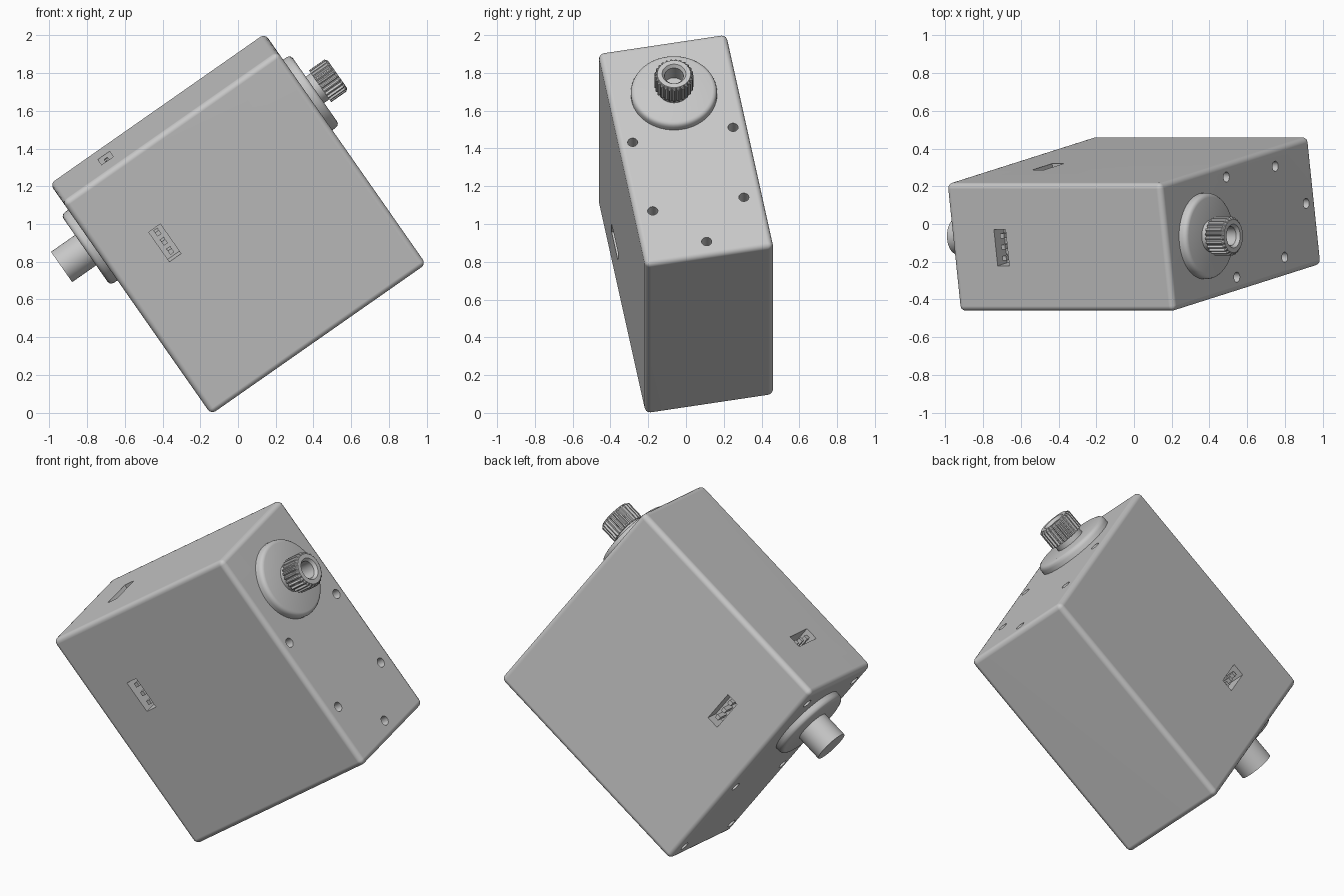
import bpy, bmesh, math
from mathutils import Matrix, Vector

if "Cube" in bpy.data.objects:
    bpy.data.objects.remove(bpy.data.objects["Cube"])

grey = bpy.data.materials.new("plain grey")
grey.use_nodes = True
grey.diffuse_color = (0.58, 0.58, 0.58, 1)
grey.node_tree.nodes["Principled BSDF"].inputs["Base Color"].default_value = (0.58, 0.58, 0.58, 1)

# The whole unit is built upright, then tilted by this frame
ax = Vector((0.8196, 0, 0.573)).normalized()
ay = Vector((-0.103, 0.985, 0.147))
ay = (ay - ax * ay.dot(ax)).normalized()
az = ax.cross(ay)
TILT = Matrix.Translation((0, 0, 1)) @ Matrix((ax, ay, az)).transposed().to_4x4()

HX, HY, HZ = 0.695, 0.345, 0.70   # half sizes of the case
SHAFT_Z = 0.355


def finish(name, bm):
    bmesh.ops.recalc_face_normals(bm, faces=bm.faces[:])
    mesh = bpy.data.meshes.new(name)
    bm.to_mesh(mesh)
    bm.free()
    mesh.materials.append(grey)
    obj = bpy.data.objects.new(name, mesh)
    bpy.context.collection.objects.link(obj)
    return obj


def select(obj):
    bpy.ops.object.select_all(action='DESELECT')
    obj.select_set(True)
    bpy.context.view_layer.objects.active = obj


def smooth(obj):
    select(obj)
    bpy.ops.object.shade_smooth_by_angle(angle=math.radians(32))


def add_box(bm, centre, size):
    bmesh.ops.create_cube(bm, size=1, matrix=Matrix.Translation(centre) @ Matrix.Diagonal((*size, 1)))


def lathe(name, side, profile, segs=64):
    """Turn (x, radius, toothed) points around the shaft axis."""
    bm = bmesh.new()
    rings = []
    for x, r, toothed in profile:
        ring = []
        for i in range(segs):
            a = 2 * math.pi * i / segs
            k = r * (0.9 if toothed and i % 4 > 1 else 1)
            ring.append(bm.verts.new((side * x, k * math.cos(a), SHAFT_Z + k * math.sin(a))))
        rings.append(ring)
    for p, q in zip(rings, rings[1:]):
        for i in range(segs):
            j = (i + 1) % segs
            bm.faces.new((p[i], p[j], q[j], q[i]))
    bm.faces.new(rings[0])
    bm.faces.new(rings[-1])
    obj = finish(name, bm)
    smooth(obj)
    return obj


# Case with rounded edges
bm = bmesh.new()
add_box(bm, (0, 0, 0), (2 * HX, 2 * HY, 2 * HZ))
bmesh.ops.bevel(bm, geom=bm.edges[:], offset=0.03, segments=4, profile=0.5, affect='EDGES')
case = finish("case", bm)

# Screw holes in both sides and connector recesses in front, back and top
cut = bmesh.new()
right_holes = [(0, -0.609)]
left_holes = []
for s in (-1, 1):
    right_holes += [(s * 0.27, 0.092), (s * 0.245, -0.363)]
    left_holes += [(s * 0.27, z) for z in (0.59, -0.11, -0.61)]
for side, holes in ((1, right_holes), (-1, left_holes)):
    for y, z in holes:
        bmesh.ops.create_cone(cut, cap_ends=True, segments=20, radius1=0.027, radius2=0.027, depth=0.16,
                              matrix=Matrix.Translation((side * HX, y, z)) @ Matrix.Rotation(math.pi / 2, 4, 'Y'))

SLOT_X, SLOT_Z, DEPTH = -0.375, 0.205, 0.09
for s in (-1, 1):
    add_box(cut, (SLOT_X, s * HY, SLOT_Z), (0.075, 2 * DEPTH, 0.195))
add_box(cut, (SLOT_X, 0, HZ), (0.075, 0.195, 2 * DEPTH))
cutter = finish("cutter", cut)
cutter.hide_render = True

mod = case.modifiers.new("cuts", 'BOOLEAN')
mod.operation = 'DIFFERENCE'
mod.solver = 'EXACT'
mod.object = cutter
select(case)
bpy.ops.object.modifier_apply(modifier=mod.name)
bpy.data.objects.remove(cutter)
smooth(case)
case.modifiers.new("clean_normals", 'WEIGHTED_NORMAL').keep_sharp = True

# Three contact pins in each connector
parts = [case]
for label in ("front", "back", "top"):
    pins = bmesh.new()
    for i in (-1, 0, 1):
        if label == "top":
            add_box(pins, (SLOT_X, i * 0.06, HZ - 0.055), (0.025, 0.025, 0.08))
        else:
            s = -1 if label == "front" else 1
            add_box(pins, (SLOT_X, s * (HY - 0.055), SLOT_Z + i * 0.06), (0.025, 0.08, 0.025))
    parts.append(finish(label + "_pins", pins))

# Flanges around both shafts
flange = [(0.68, 0.228, 0), (0.718, 0.228, 0), (0.73, 0.224, 0), (0.738, 0.217, 0), (0.742, 0.205, 0)]
parts += [lathe("right_flange", 1, flange), lathe("left_flange", -1, flange)]

# Toothed output shaft with a bored end
parts.append(lathe("toothed_shaft", 1, [
    (0.73, 0.085, 0), (0.775, 0.085, 0), (0.775, 0.103, 1), (0.875, 0.103, 1),
    (0.887, 0.088, 0), (0.887, 0.063, 0), (0.87, 0.05, 0), (0.78, 0.05, 0)], segs=100))

# Plain idler shaft
parts.append(lathe("plain_shaft", -1, [(0.73, 0.098, 0), (0.897, 0.098, 0)]))

for obj in parts:
    obj.matrix_world = TILT
